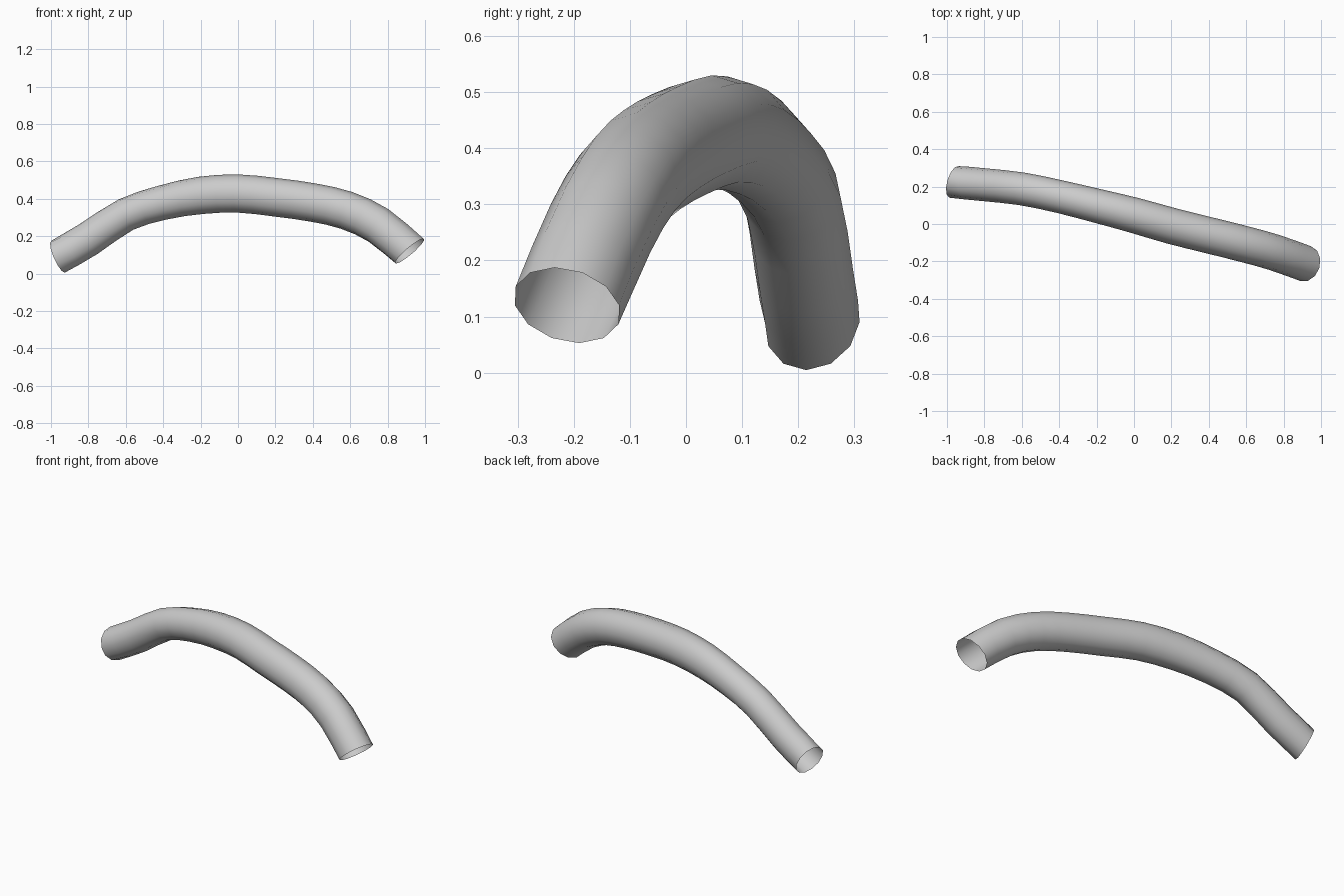
import bpy, bmesh, math
from mathutils import Vector

if "Cube" in bpy.data.objects:
    bpy.data.objects.remove(bpy.data.objects["Cube"])

SIDES, STEPS = 12, 2

# Centre line: x, y, z, sideways radius, vertical radius
path = [
    (-0.962, 0.225, 0.090, 0.088, 0.093),
    (-0.80, 0.210, 0.184, 0.088, 0.093),
    (-0.60, 0.188, 0.315, 0.088, 0.090),
    (-0.40, 0.147, 0.380, 0.088, 0.093),
    (-0.20, 0.098, 0.418, 0.091, 0.100),
    (0.00, 0.047, 0.428, 0.095, 0.102),
    (0.20, -0.010, 0.408, 0.097, 0.103),
    (0.40, -0.060, 0.380, 0.097, 0.103),
    (0.58, -0.105, 0.338, 0.097, 0.103),
    (0.75, -0.152, 0.258, 0.097, 0.103),
    (0.918, -0.212, 0.120, 0.097, 0.102),
]
# Directions the two open ends face along
start_dir, end_dir = Vector((1, -0.3, 0.45)), Vector((1, -0.3, -1.19))


def smooth_point(i, t):
    """Catmull-Rom point on the path, after point i."""
    n = len(path) - 1
    a, b, c, d = (path[min(max(i + k, 0), n)] for k in (-1, 0, 1, 2))
    return [0.5 * (2*q + (r-p)*t + (2*p - 5*q + 4*r - s)*t*t + (3*q - p - 3*r + s)*t**3)
            for p, q, r, s in zip(a, b, c, d)]


pts = [smooth_point(i, k / STEPS) for i in range(len(path) - 1) for k in range(STEPS)]
pts.append(list(path[-1]))

# Sweep an oval ring along the path, leaving both ends open
bm = bmesh.new()
rings = []
for i, p in enumerate(pts):
    if i == 0:
        tan = start_dir
    elif i == len(pts) - 1:
        tan = end_dir
    else:
        tan = Vector(pts[i + 1][:3]) - Vector(pts[i - 1][:3])
    tan = tan.normalized()
    side = Vector((0, 0, 1)).cross(tan).normalized()
    up = tan.cross(side)
    ring = []
    for j in range(SIDES):
        a = 2 * math.pi * j / SIDES
        ring.append(bm.verts.new(Vector(p[:3]) + side * math.cos(a) * p[3] + up * math.sin(a) * p[4]))
    rings.append(ring)
for r0, r1 in zip(rings, rings[1:]):
    for j in range(SIDES):
        k = (j + 1) % SIDES
        bm.faces.new((r0[j], r0[k], r1[k], r1[j]))
bmesh.ops.recalc_face_normals(bm, faces=bm.faces)
for f in bm.faces:
    f.smooth = True

mesh = bpy.data.meshes.new("curved_tube")
bm.to_mesh(mesh)
bm.free()
tube = bpy.data.objects.new("curved_tube", mesh)
bpy.context.collection.objects.link(tube)
